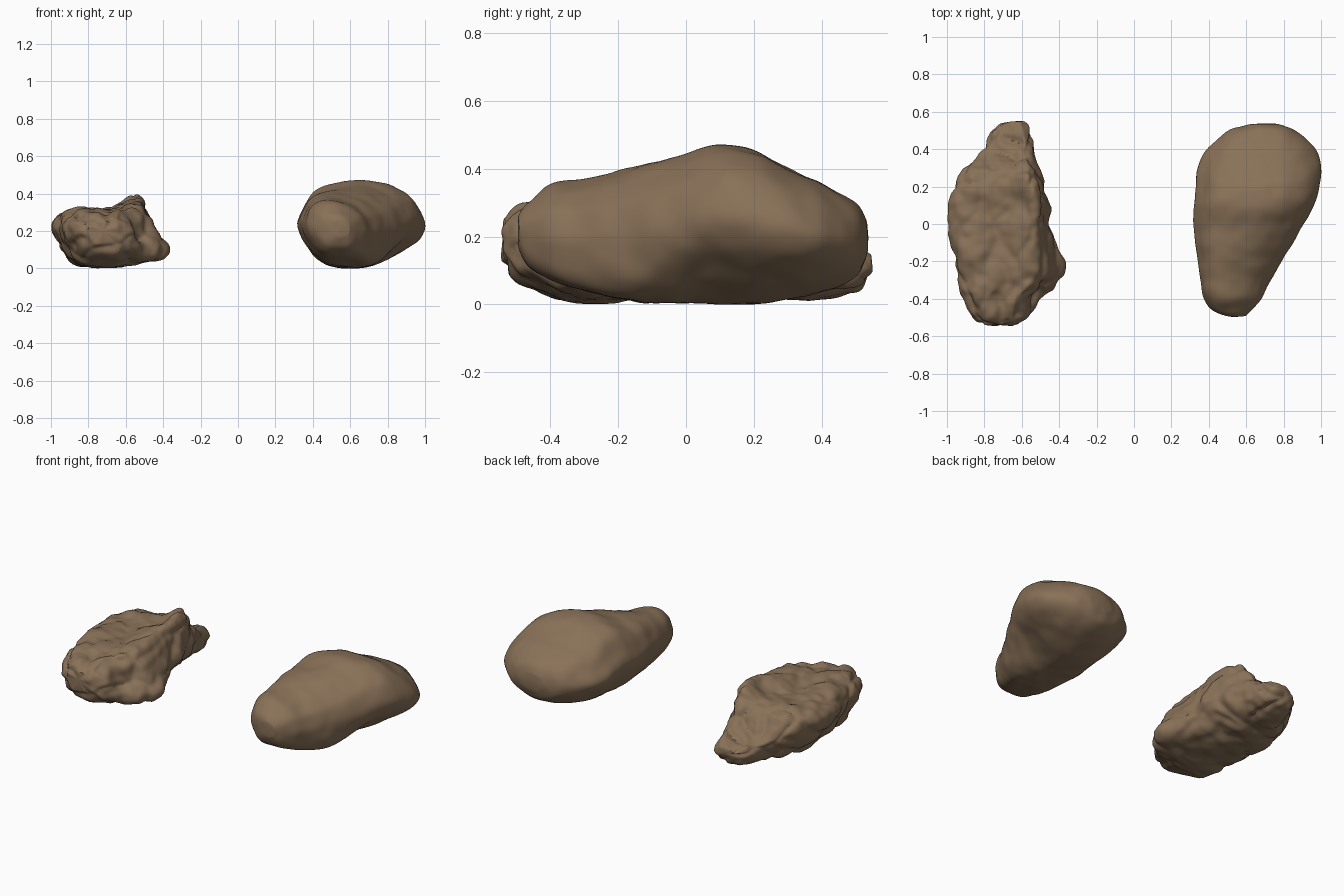
import bpy
import bmesh
import math
from mathutils import Vector, noise

cube = bpy.data.objects.get("Cube")
if cube:
    bpy.data.objects.remove(cube, do_unlink=True)

# One earthy brown for both stones
stone = bpy.data.materials.new("brown stone")
stone.use_nodes = True
stone.diffuse_color = (0.25, 0.165, 0.097, 1)
shader = stone.node_tree.nodes["Principled BSDF"]
shader.inputs["Base Color"].default_value = stone.diffuse_color
shader.inputs["Roughness"].default_value = 0.9


def spline(points, steps, closed=False):
    """Resample a list of tuples with a Catmull-Rom curve."""
    n = len(points)
    pts = [Vector(p) for p in points]
    pick = (lambda i: pts[i % n]) if closed else (lambda i: pts[max(0, min(n - 1, i))])
    result = []
    for i in range(n if closed else n - 1):
        a, b, c, d = (pick(i + k) for k in (-1, 0, 1, 2))
        for s in range(steps):
            t = s / steps
            result.append(b + (c - a) * (t / 2)
                          + (a * 2 - b * 5 + c * 4 - d) * (t * t / 2)
                          + (b * 3 - a - c * 3 + d) * (t ** 3 / 2))
    if not closed:
        result.append(pts[-1])
    return result


def loft_rock(name, stations, front, back, relief, dents, sharp):
    """Loft from a front to a back profile through (y, left, right, bottom, top)."""
    bm = bmesh.new()
    front, back = (spline(profile, 6, closed=True) for profile in (front, back))
    rings = []
    path = spline(stations, 9)
    first, last = path[0][0], path[-1][0]
    for y, left, right, low, high in path:
        # The section becomes rounder towards both ends
        round_off = max(0, 1 - min(y - first, last - y) / 0.15) * 0.6
        blend = max(0, min(1, (y + 0.25) / 0.35))
        blend *= blend * (3 - 2 * blend)
        ring = []
        for a, b in zip(front, back):
            u, v = a.lerp(b, blend)
            angle = math.atan2(v * 2 - 1, u)
            u += (math.cos(angle) - u) * round_off
            v += (math.sin(angle) / 2 + 0.5 - v) * round_off
            ring.append(bm.verts.new(((left + right) / 2 + u * (right - left) / 2,
                                      y, low + v * (high - low))))
        rings.append(ring)
    count = len(front)
    for a, b in zip(rings, rings[1:]):
        for i in range(count):
            j = (i + 1) % count
            bm.faces.new((a[i], a[j], b[j], b[i]))
    # Rounded end caps
    for ring, push in ((rings[0], -0.006), (rings[-1], 0.006)):
        centre = sum((v.co for v in ring), Vector()) / count
        tip = bm.verts.new(centre + Vector((0, push, 0)))
        for i in range(count):
            bm.faces.new((ring[i], ring[(i + 1) % count], tip))
    bmesh.ops.recalc_face_normals(bm, faces=bm.faces)
    bm.normal_update()

    # Natural surface relief and hollows
    moves = []
    for v in bm.verts:
        shift = v.normal * relief(v.co)
        for place, radius, depth in dents:
            distance = (v.co - Vector(place)).length / radius
            shift -= v.normal * depth * math.exp(-distance * distance)
        moves.append(shift)
    for v, shift in zip(bm.verts, moves):
        v.co += shift
        v.co.z = max(v.co.z, 0)
    for _ in range(2):
        bmesh.ops.smooth_vert(bm, verts=bm.verts, factor=0.3,
                              use_axis_x=True, use_axis_y=True, use_axis_z=True)

    mesh = bpy.data.meshes.new(name)
    bm.to_mesh(mesh)
    bm.free()
    mesh.materials.append(stone)
    rock = bpy.data.objects.new(name, mesh)
    bpy.context.collection.objects.link(rock)
    bpy.ops.object.select_all(action="DESELECT")
    rock.select_set(True)
    bpy.context.view_layer.objects.active = rock
    bpy.ops.object.shade_smooth_by_angle(angle=math.radians(sharp))


def gentle(p):
    return noise.noise(p * 5) * 0.008 + noise.noise(p * 13) * 0.005


def craggy(p):
    # Broad lumps split by shallow creases, with finer grain on top
    warped = p + noise.noise_vector(p * 6) * 0.06
    near = noise.voronoi(Vector((warped.x * 5, warped.y * 3.5, warped.z * 6)))[0]
    crease = min(near[1] - near[0], 0.25) / 0.25
    return (crease - 0.8) * 0.016 + noise.noise(p * 8) * 0.012 + noise.noise(p * 20) * 0.009


# Worn boulder: square shoulders at the narrow front, broad undercut back
loft_rock(
    "smooth_boulder",
    [(-0.495, 0.5, 0.6, 0.17, 0.26), (-0.465, 0.42, 0.63, 0.11, 0.3),
     (-0.4, 0.375, 0.68, 0.07, 0.35), (-0.3, 0.355, 0.73, 0.04, 0.37),
     (-0.2, 0.34, 0.79, 0.02, 0.395), (-0.1, 0.325, 0.85, 0.01, 0.425),
     (0, 0.315, 0.91, 0.005, 0.445), (0.1, 0.32, 0.965, 0, 0.475),
     (0.2, 0.33, 0.99, 0, 0.46), (0.3, 0.345, 1, 0.015, 0.41),
     (0.4, 0.39, 0.97, 0.035, 0.36), (0.5, 0.5, 0.87, 0.08, 0.3),
     (0.535, 0.61, 0.77, 0.14, 0.25)],
    [(-1, 0.55), (-0.92, 0.76), (-0.74, 0.91), (-0.45, 0.99), (-0.1, 0.99),
     (0.3, 0.94), (0.62, 0.85), (0.9, 0.72), (1, 0.52), (0.99, 0.32),
     (0.9, 0.12), (0.64, 0.01), (0.1, 0), (-0.45, 0.04), (-0.8, 0.24)],
    [(-1, 0.48), (-0.88, 0.7), (-0.7, 0.87), (-0.4, 0.95), (-0.1, 0.99),
     (0.2, 0.99), (0.52, 0.93), (0.84, 0.78), (1, 0.55), (0.9, 0.36),
     (0.62, 0.19), (0.32, 0.07), (0, 0), (-0.45, 0.03), (-0.76, 0.2)],
    gentle,
    [((0.88, 0.08, 0.13), 0.1, 0.012), ((0.68, -0.3, 0.26), 0.08, 0.008)],
    40)

# Craggy rock: sloping right foot in front, overhanging ridge behind, low tail
loft_rock(
    "craggy_rock",
    [(-0.545, -0.8, -0.64, 0.13, 0.26), (-0.5, -0.86, -0.55, 0.07, 0.3),
     (-0.4, -0.91, -0.51, 0.03, 0.33), (-0.34, -0.93, -0.43, 0.015, 0.34),
     (-0.25, -0.95, -0.37, 0.01, 0.35), (-0.1, -0.98, -0.41, 0.01, 0.37),
     (0, -0.99, -0.44, 0.01, 0.38), (0.1, -0.99, -0.45, 0.01, 0.385),
     (0.2, -0.96, -0.475, 0.01, 0.395), (0.28, -0.92, -0.5, 0.015, 0.37),
     (0.34, -0.86, -0.52, 0.02, 0.28), (0.42, -0.8, -0.54, 0.03, 0.21),
     (0.5, -0.76, -0.56, 0.04, 0.18), (0.545, -0.72, -0.59, 0.08, 0.15)],
    [(-1, 0.62), (-0.9, 0.78), (-0.66, 0.92), (-0.35, 0.94), (-0.05, 0.88),
     (0.2, 0.93), (0.42, 0.95), (0.6, 0.84), (0.76, 0.62), (0.92, 0.43),
     (1, 0.26), (0.86, 0.1), (0.3, 0), (-0.5, 0.01), (-0.78, 0.17), (-0.92, 0.38)],
    [(-1, 0.6), (-0.86, 0.72), (-0.62, 0.8), (-0.3, 0.8), (0, 0.8),
     (0.34, 0.88), (0.66, 1), (0.82, 0.92), (0.92, 0.7), (1, 0.47),
     (0.92, 0.28), (0.68, 0.12), (0.25, 0), (-0.45, 0.01), (-0.76, 0.17), (-0.92, 0.38)],
    craggy,
    [((-0.62, -0.48, 0.28), 0.05, 0.025), ((-0.72, -0.2, 0.36), 0.07, 0.015),
     ((-0.49, -0.4, 0.2), 0.06, 0.03)],
    38)
